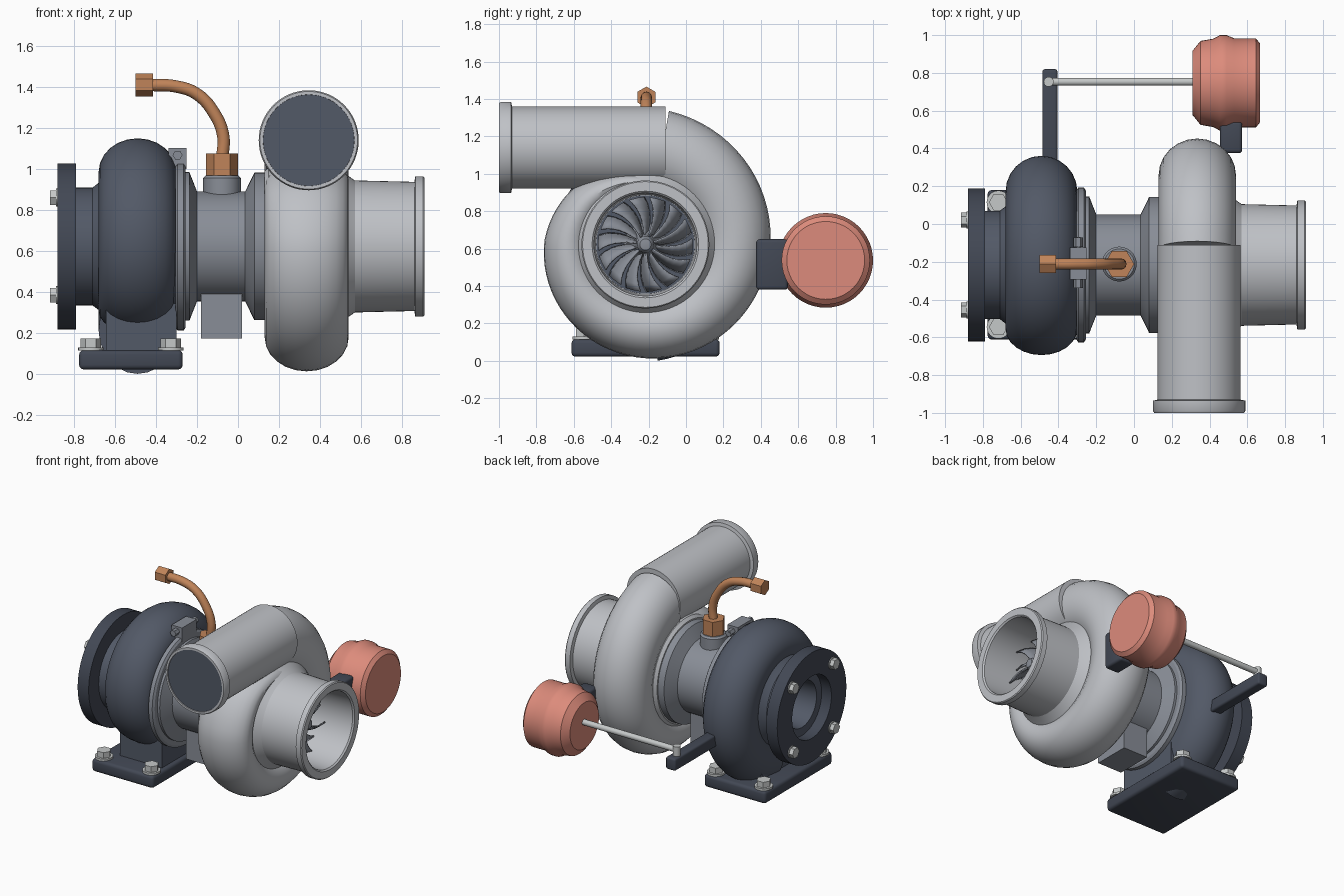
import bpy, bmesh, math
from mathutils import Vector

if "Cube" in bpy.data.objects:
    bpy.data.objects.remove(bpy.data.objects["Cube"])

CY, CZ = -0.217, 0.622          # shaft axis


def material(name, rgb):
    m = bpy.data.materials.new(name)
    m.diffuse_color = (*rgb, 1)
    m.use_nodes = True
    m.node_tree.nodes["Principled BSDF"].inputs["Base Color"].default_value = m.diffuse_color
    return m


IRON = material("cast iron", (0.085, 0.10, 0.135))
DARK = material("dark iron", (0.055, 0.065, 0.09))
ALLOY = material("light alloy", (0.52, 0.535, 0.565))
STEEL = material("grey steel", (0.25, 0.27, 0.31))
BOLT = material("bright bolt", (0.56, 0.58, 0.58))
COPPER = material("copper", (0.53, 0.23, 0.10))
CORAL = material("coral paint", (0.72, 0.26, 0.20))


def finish(name, bm, mat, smooth=True):
    bmesh.ops.recalc_face_normals(bm, faces=bm.faces)
    me = bpy.data.meshes.new(name)
    bm.to_mesh(me)
    bm.free()
    me.materials.append(mat)
    ob = bpy.data.objects.new(name, me)
    bpy.context.collection.objects.link(ob)
    if smooth:
        bpy.ops.object.select_all(action='DESELECT')
        ob.select_set(True)
        bpy.context.view_layer.objects.active = ob
        bpy.ops.object.shade_smooth_by_angle(angle=math.radians(32))
    return ob


def bridge(bm, a, b):
    """Join two rings of vertices; a ring of one vertex is a pole."""
    n = max(len(a), len(b))
    for i in range(n):
        j = (i + 1) % n
        if len(a) == 1 and len(b) == 1:
            return
        if len(a) == 1:
            bm.faces.new((a[0], b[i], b[j]))
        elif len(b) == 1:
            bm.faces.new((a[i], a[j], b[0]))
        else:
            bm.faces.new((a[i], a[j], b[j], b[i]))


def lathe(name, profile, mat, axis='x', c=(0, CY, CZ), n=64, phase=0, closed=False):
    """Turn (position along axis, radius) points around an axis through c."""
    bm = bmesh.new()
    rings = []
    for t, r in profile:
        ring = []
        for i in range(n if r > 1e-5 else 1):
            a = phase + 2 * math.pi * i / n
            u, v = r * math.cos(a), r * math.sin(a)
            p = {'x': (t, u, v), 'y': (u, t, v), 'z': (u, v, t)}[axis]
            ring.append(bm.verts.new(Vector(p) + Vector(c)))
        rings.append(ring)
    for a, b in zip(rings, rings[1:]):
        bridge(bm, a, b)
    if closed:
        bridge(bm, rings[-1], rings[0])
    return finish(name, bm, mat, n > 8)


def rod(name, t0, t1, r, mat, axis, c, n=24, phase=0):
    return lathe(name, [(t0, 0), (t0, r), (t1, r), (t1, 0)], mat, axis, c, n, phase)


def box(name, lo, hi, mat, bevel=0.0):
    bm = bmesh.new()
    bmesh.ops.create_cube(bm, size=1)
    for v in bm.verts:
        v.co = [l + (h - l) * (k + 0.5) for l, h, k in zip(lo, hi, v.co)]
    if bevel:
        bmesh.ops.bevel(bm, geom=bm.edges[:], offset=bevel, segments=3,
                        profile=0.5, affect='EDGES')
    return finish(name, bm, mat, bevel > 0)


def volute(name, cx, half, inner, outer, start, sweep, mat, steps=72, sec=24):
    """Snail shell: elliptic section whose outer radius follows a function."""
    bm = bmesh.new()
    rings = []
    for k in range(steps + 1):
        t = k / steps
        a = math.radians(start + sweep * t)
        mid, rad = (outer(t) + inner) / 2, (outer(t) - inner) / 2
        ring = []
        for i in range(sec):
            b = 2 * math.pi * i / sec
            r = mid + rad * math.cos(b)
            ring.append(bm.verts.new((cx + half * math.sin(b),
                                      CY + r * math.cos(a), CZ + r * math.sin(a))))
        rings.append(ring)
    for a, b in zip(rings, rings[1:]):
        bridge(bm, a, b)
    bm.faces.new(rings[0])
    bm.faces.new(rings[-1])
    return finish(name, bm, mat)


def compressor_outer(t):
    keys = [(0, .38), (.08, .43), (.15, .49), (.25, .54), (.5, .605), (.75, .663), (1, .725)]
    for (t0, r0), (t1, r1) in zip(keys, keys[1:]):
        if t <= t1:
            return r0 + (r1 - r0) * (t - t0) / (t1 - t0)
    return keys[-1][1]


# Turbine side: shell, core with bore, outlet flange
volute("turbine_volute", -0.49, 0.19, 0.20, lambda t: 0.425 + 0.2 * t, -90, -354, IRON)
lathe("turbine_core", [(-.30, 0), (-.30, .37), (-.34, .37), (-.36, .33), (-.66, .33), (-.68, .31),
                       (-.71, .287), (-.80, .287), (-.80, .17), (-.55, .15), (-.55, 0)], IRON)
lathe("turbine_flange", [(-.88, .23), (-.88, .405), (-.79, .405), (-.79, .23)], DARK, closed=True)
for i in range(4):
    y = CY + 0.238 * (1 if i % 2 else -1)
    z = CZ + 0.238 * (1 if i // 2 else -1)
    rod("flange_bolt", -.917, -.87, .04, BOLT, 'x', (0, y, z), 6)
    rod("flange_washer", -.887, -.875, .044, BOLT, 'x', (0, y, z))

# Foot with pedestal and bolts
box("foot_plate", (-.775, -.612, .022), (-.27, .18, .116), DARK, .022)
box("foot_pedestal", (-.645, -.46, .10), (-.30, .03, .42), IRON)
for x in (-.718, -.328):
    for y in (-.545, .115):
        rod("foot_washer", .114, .13, .062, BOLT, 'z', (x, y, 0))
        rod("foot_bolt", .13, .172, .05, BOLT, 'z', (x, y, 0), 6)

# Centre housing and clamp band
lathe("bearing_housing", [(-.27, 0), (-.27, .362), (-.237, .362), (-.20, .268), (.035, .268),
                          (.08, .36), (.14, .36), (.14, 0)], STEEL)
lathe("clamp_band", [(-.305, 0), (-.305, .395), (-.295, .41), (-.265, .41), (-.255, .395),
                     (-.255, 0)], STEEL)
box("clamp_lug", (-.338, -.295, 1.0), (-.252, -.125, 1.103), STEEL)
rod("clamp_bolt", -.34, -.07, .013, STEEL, 'y', (-.295, 0, 1.068), 16)
for y in (-.34, -.122):
    rod("clamp_nut", y, y + .05, .024, STEEL, 'y', (-.295, 0, 1.068), 6)
box("oil_drain", (-.18, -.35, .172), (.02, -.08, .45), STEEL)

# Oil feed: boss, nut, bent pipe, end nut
OX, OY = -.078, -.212
lathe("oil_boss", [(.80, 0), (.80, .092), (.955, .092), (.968, .08), (.968, 0)], STEEL, 'z',
      (OX, OY, 0), 40)
rod("oil_nut", .965, 1.075, .079, COPPER, 'z', (OX, OY, 0), 6)
rod("oil_end_nut", -.50, -.414, .056, COPPER, 'x', (0, OY, 1.41), 6, math.pi / 2)
cu = bpy.data.curves.new("oil_pipe", 'CURVE')
cu.dimensions = '3D'
cu.bevel_depth = 0.03
cu.bevel_resolution = 4
cu.use_fill_caps = True
path = [(-.077, 1.05), (-.072, 1.16), (-.115, 1.27), (-.20, 1.365), (-.30, 1.402), (-.43, 1.41)]
sp = cu.splines.new('BEZIER')
sp.bezier_points.add(len(path) - 1)
for bp, (x, z) in zip(sp.bezier_points, path):
    bp.co = (x, OY, z)
    bp.handle_left_type = bp.handle_right_type = 'AUTO'
cu.materials.append(COPPER)
bpy.context.collection.objects.link(bpy.data.objects.new("oil_pipe", cu))

# Compressor side: shell, body with inlet bore, outlet pipe
volute("compressor_volute", 0.335, 0.205, 0.28, compressor_outer, 90, 350, ALLOY)
lathe("compressor_body", [(.13, 0), (.13, .37), (.15, .39), (.44, .39), (.49, .385), (.53, .35),
                          (.57, .322), (.86, .315), (.865, .342), (.903, .342), (.91, .336),
                          (.91, .285), (.90, .275), (.56, .265), (.56, 0)], ALLOY)
lathe("outlet_pipe", [(-.11, 0), (-.11, .22), (-.93, .22), (-.935, .244), (-.99, .244),
                      (-1, .238), (-1, .223), (-.985, .222), (-.985, 0)], ALLOY, 'y',
      (.345, 0, 1.14))
rod("outlet_cover", -.993, -.984, .2225, IRON, 'y', (.345, 0, 1.14), 64)

# Compressor wheel: backing disc, hub, long and short blades
rod("wheel_back", .557, .565, .263, IRON, 'x', (0, CY, CZ), 64)
lathe("wheel_hub", [(.56, 0), (.56, .12), (.60, .075), (.66, .05), (.72, .045), (.74, .03),
                    (.745, 0)], STEEL, n=32)
bm = bmesh.new()
for k in range(14):
    front = .70 if k % 2 == 0 else .65
    rows = []
    for i in range(7):
        r = .04 + (.252 - .04) * i / 6
        row = []
        for j in range(4):
            s = j / 3
            a = 2 * math.pi * k / 14 + 0.32 * s * s + 0.25 * (i / 6) ** 2
            row.append(bm.verts.new((.56 + (front - .56) * s,
                                     CY + r * math.cos(a), CZ + r * math.sin(a))))
        rows.append(row)
    for p, q in zip(rows, rows[1:]):
        for j in range(3):
            bm.faces.new((p[j], p[j + 1], q[j + 1], q[j]))
blades = finish("wheel_blades", bm, STEEL)
mod = blades.modifiers.new("thickness", 'SOLIDIFY')
mod.thickness = 0.009
mod.offset = 0

# Actuator: canister, bracket, push rod, lever
lathe("actuator_can", [(.31, 0), (.31, .17), (.352, .222), (.42, .234), (.455, .253), (.49, .253),
                       (.53, .236), (.645, .236), (.668, .208), (.668, 0)], CORAL, 'x',
      (0, .747, .537), 48)
box("actuator_bracket", (.455, .375, .38), (.573, .545, .65), DARK, .018)
rod("actuator_rod", -.46, .32, .021, BOLT, 'x', (0, .753, .565), 20)
rod("rod_pin", .48, .595, .026, BOLT, 'z', (-.452, .753, 0), 20)
box("wastegate_lever", (-.485, .15, .435), (-.405, .82, .525), DARK, .014)
